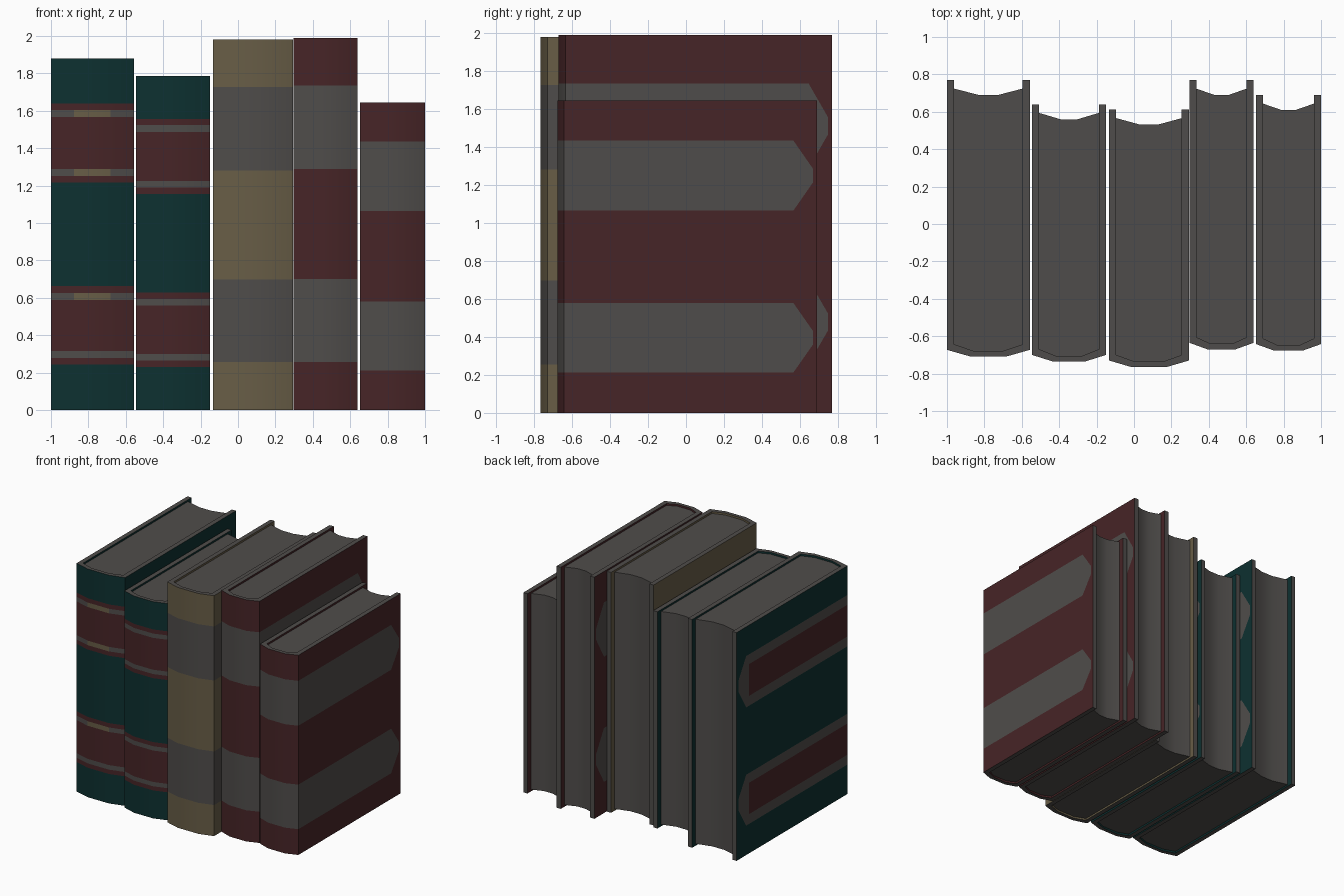
import bpy, bmesh, math
from mathutils import Vector

if "Cube" in bpy.data.objects:
    bpy.data.objects.remove(bpy.data.objects["Cube"])


def material(name, rgb):
    m = bpy.data.materials.new(name)
    m.diffuse_color = (*rgb, 1)
    m.use_nodes = True
    m.node_tree.nodes["Principled BSDF"].inputs["Base Color"].default_value = m.diffuse_color
    return m


MATS = [material("paper_grey", (0.078, 0.073, 0.069)),
        material("dark_red", (0.062, 0.018, 0.020)),
        material("dark_teal", (0.004, 0.030, 0.030)),
        material("dull_gold", (0.138, 0.110, 0.062))]
PAPER, RED, TEAL, GOLD = range(4)


def strip(bm, a, b, z0, z1):
    """Closed prism between two point rows; returns the walls along row a."""
    va = [[bm.verts.new((x, y, z)) for z in (z0, z1)] for x, y in a]
    vb = [[bm.verts.new((x, y, z)) for z in (z0, z1)] for x, y in b]
    walls = []
    for i in range(len(a) - 1):
        for k in (0, 1):
            bm.faces.new((va[i][k], va[i + 1][k], vb[i + 1][k], vb[i][k]))
        walls.append(bm.faces.new((va[i][0], va[i + 1][0], va[i + 1][1], va[i][1])))
        bm.faces.new((vb[i][0], vb[i + 1][0], vb[i + 1][1], vb[i][1]))
    for i in (0, -1):
        bm.faces.new((va[i][0], vb[i][0], vb[i][1], va[i][1]))
    bmesh.ops.recalc_face_normals(bm, faces=bm.faces)
    return walls


def cut(bm, co, no, side_only):
    """Cut the outer cover faces (marked smooth) along a plane."""
    bm.normal_update()
    fs = [f for f in bm.faces if f.smooth and (not side_only or abs(f.normal.x) > 0.9)]
    geom = set(fs)
    for f in fs:
        geom.update(f.edges)
        geom.update(f.verts)
    bmesh.ops.bisect_plane(bm, geom=list(geom), dist=1e-5, plane_co=co,
                           plane_no=Vector(no).normalized())


def finish(bm, name):
    me = bpy.data.meshes.new(name)
    bm.to_mesh(me)
    bm.free()
    for m in MATS:
        me.materials.append(m)
    ob = bpy.data.objects.new(name, me)
    bpy.context.collection.objects.link(ob)
    bpy.context.view_layer.objects.active = ob
    ob.select_set(True)
    bpy.ops.object.shade_smooth_by_angle(angle=math.radians(30))
    ob.select_set(False)


def book(name, x0, x1, yf, yb, h, base, framed, gold_lines):
    t, bulge, w = 0.038, 0.035, x1 - x0

    def row(a, b, ends, mid, s):
        d = b - a
        return [(a, ends), (a + s * d, mid), (b - s * d, mid), (b, ends)]

    # page block with rounded spine and hollow fore-edge
    bm = bmesh.new()
    strip(bm, row(x0 + t - .004, x1 - t + .004, yf + bulge + .025, yf + .025, .28),
          row(x0 + t - .004, x1 - t + .004, yb - .045, yb - .08, .36), .015, h - .015)
    finish(bm, name + "_pages")

    # wrap-round cover
    bm = bmesh.new()
    outer = [(x0, yb)] + row(x0, x1, yf + bulge, yf, .28) + [(x1, yb)]
    inner = [(x0 + t, yb)] + row(x0 + t, x1 - t, yf + bulge + .03, yf + .03, .28) + [(x1 - t, yb)]
    walls = strip(bm, outer, inner, 0, h)
    for f in bm.faces:
        f.smooth = False
        rim = abs(f.normal.z) > .9 or f.calc_center_median().y > yb - .001
        f.material_index = PAPER if rim else base
    for f in walls:
        f.smooth = True

    # cut the painted bands, pointed toward the fore-edge on the sides
    bands = [(.129 * h, .352 * h), (.647 * h, .872 * h)]
    corner, tip = yb - .125, yb - .022
    frame, l0, l1 = .043 * h, .019 * h, .039 * h
    for lo, hi in bands:
        mid, half = (lo + hi) / 2, (hi - lo) / 2
        levels = [lo, hi]
        if framed:
            levels += [lo + l0, lo + l1, hi - l0, hi - l1]
            for z in (lo + frame, hi - frame):
                cut(bm, (0, 0, z), (0, 0, 1), True)
        for z in levels:
            cut(bm, (0, 0, z), (0, 0, 1), False)
        for s in (1, -1):
            cut(bm, (0, corner, mid + s * half), (0, .8 * half, s * (tip - corner)), True)
    cut(bm, (0, tip, 0), (0, 1, 0), True)
    if framed:
        cut(bm, (0, yb - .16, 0), (0, 1, 0), True)

    # colour the outer faces by position
    bm.normal_update()
    for f in bm.faces:
        if not f.smooth:
            continue
        c, side = f.calc_center_median(), abs(f.normal.x) > .9
        f.material_index = base
        for n, (lo, hi) in enumerate(bands):
            half = (hi - lo) / 2
            d = abs(c.z - (lo + hi) / 2)
            lim = half
            if side and c.y > corner:
                lim = half * (1 - .8 * (c.y - corner) / (tip - corner)) if c.y < tip else -1
            if d > lim:
                continue
            if not framed:
                f.material_index = PAPER
            elif side:
                f.material_index = RED if d < half - frame and c.y < yb - .16 else PAPER
            else:
                line = half - l1 < d < half - l0
                lowest = n == 0 and c.z < (lo + hi) / 2
                gold = gold_lines and not lowest and abs(c.x - (x0 + x1) / 2) < .1 * w
                f.material_index = (GOLD if gold else PAPER) if line else RED
    finish(bm, name + "_cover")


# five upright books, left to right
book("first_teal_book", -1.0, -.557, -.708, .77, 1.88, TEAL, True, True)
book("second_teal_book", -.545, -.15, -.735, .64, 1.785, TEAL, True, False)
book("gold_book", -.133, .293, -.765, .612, 1.98, GOLD, False, False)
book("tall_red_book", .296, .64, -.67, .77, 1.99, RED, False, False)
book("short_red_book", .652, 1.0, -.677, .69, 1.645, RED, False, False)
